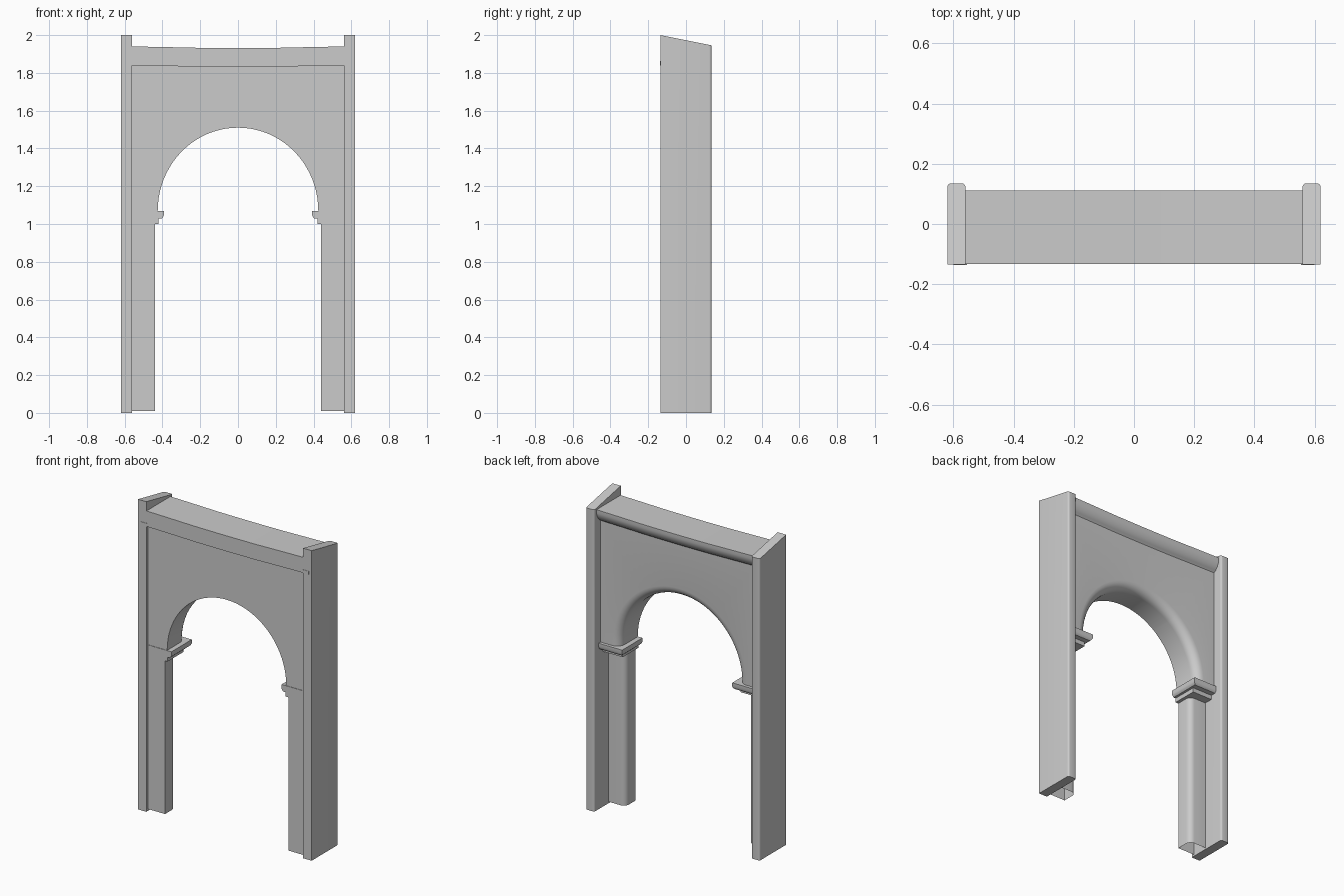
import bpy, bmesh
from math import sin, cos, pi, atan2

if "Cube" in bpy.data.objects:
    bpy.data.objects.remove(bpy.data.objects["Cube"])


def finish(name, bm, mirror=False):
    """Turn a bmesh into a smooth-shaded object, optionally mirrored across x."""
    if mirror:
        geo = bmesh.ops.duplicate(bm, geom=bm.verts[:] + bm.edges[:] + bm.faces[:])["geom"]
        for v in geo:
            if isinstance(v, bmesh.types.BMVert):
                v.co.x *= -1
    bmesh.ops.recalc_face_normals(bm, faces=bm.faces[:])
    me = bpy.data.meshes.new(name)
    bm.to_mesh(me)
    bm.free()
    ob = bpy.data.objects.new(name, me)
    bpy.context.collection.objects.link(ob)
    bpy.ops.object.select_all(action='DESELECT')
    ob.select_set(True)
    bpy.context.view_layer.objects.active = ob
    bpy.ops.object.shade_smooth_by_angle(angle=0.6)
    return ob


def loft(bm, rings, cap_start=True, cap_end=True):
    """Bridge equal closed rings of points, with optional end caps."""
    vs = [[bm.verts.new(p) for p in r] for r in rings]
    n = len(vs[0])
    for a, b in zip(vs, vs[1:]):
        for i in range(n):
            j = (i + 1) % n
            bm.faces.new((a[i], a[j], b[j], b[i]))
    if cap_start:
        bm.faces.new(vs[0])
    if cap_end:
        bm.faces.new(vs[-1])


def outline(x0, x1, y0, y1, r, outer=False):
    """Plan outline with a rounded rear inner corner, and rear outer corner if asked."""
    arc = [i * pi / 8 for i in range(5)]
    pts = [(x1, y0), (x0, y0)]
    pts += [(x0 + r - r * cos(t), y1 - r + r * sin(t)) for t in arc]
    if outer:
        pts += [(x1 - r + r * sin(t), y1 - r + r * cos(t)) for t in arc]
    else:
        pts.append((x1, y1))
    return pts


# Side posts with sloping tops
bm = bmesh.new()
plan = outline(0.56, 0.62, -0.135, 0.135, 0.012, True)
loft(bm, [[(x, y, 0) for x, y in plan],
          [(x, y, 2 - (y + 0.135) * 0.2) for x, y in plan]])
finish("side_posts", bm, True)

# Piers, open underneath
bm = bmesh.new()
plan = outline(0.44, 0.565, -0.115, -0.01, 0.035)
loft(bm, [[(x, y, z) for x, y in plan] for z in (0.01, 1.01)], cap_start=False)
finish("piers", bm, True)

# Imposts: small step below a slab with a rounded lower edge
bm = bmesh.new()
levels = [(0.42, 0.045, 1.0), (0.42, 0.045, 1.028), (0.405, 0.078, 1.028),
          (0.397, 0.086, 1.036), (0.393, 0.09, 1.046), (0.393, 0.09, 1.07)]
loft(bm, [[(0.565, -0.118, z), (x, -0.118, z), (x, y, z), (0.565, y, z)]
          for x, y, z in levels])
finish("imposts", bm, True)

# Arched wall, with the rear edge of the opening softly rounded
bm = bmesh.new()
corner = atan2(0.82, 0.565)
angles = sorted([i * pi / 40 for i in range(41)] + [corner, pi - corner])
lip = [(-0.115, 0), (0.015, 0)]
lip += [(0.015 + 0.055 * sin(t), 0.055 * (1 - cos(t)))
        for t in [i * pi / 12 for i in range(1, 7)]]
rings = []
for t in angles:
    c, s = cos(t), sin(t)
    k = min(0.565 / max(abs(c), 1e-6), 0.82 / max(s, 1e-6))
    ring = [(k * c, -0.115, 1.07 + k * s)]
    ring += [((0.425 + d) * c, y, 1.07 + (0.44 + d) * s) for y, d in lip]
    ring.append((k * c, 0.07, 1.07 + k * s))
    rings.append(ring)
loft(bm, rings)
finish("arched_wall", bm)

# Cornice: moulded rear edge, sagging slightly in the middle
bm = bmesh.new()
section = [(-0.133, 1.84), (-0.133, 1.94), (0.112, 1.94), (0.112, 1.918),
           (0.108, 1.9), (0.098, 1.88), (0.085, 1.865), (0.07, 1.855), (0.06, 1.84)]
xs = (-0.565, -0.4, -0.22, -0.05, 0.05, 0.22, 0.4, 0.565)
sag = {0.565: 0, 0.4: 0.003, 0.22: 0.007, 0.05: 0.008}
loft(bm, [[(x, y, z - sag[abs(x)]) for y, z in section] for x in xs])
finish("cornice", bm)

# Small cornice returns on the front of the posts
bm = bmesh.new()
loft(bm, [[(x, -0.137, 1.84), (x, -0.137, 1.862), (x, -0.12, 1.862), (x, -0.12, 1.84)]
          for x in (0.555, 0.6)])
finish("cornice_returns", bm, True)
